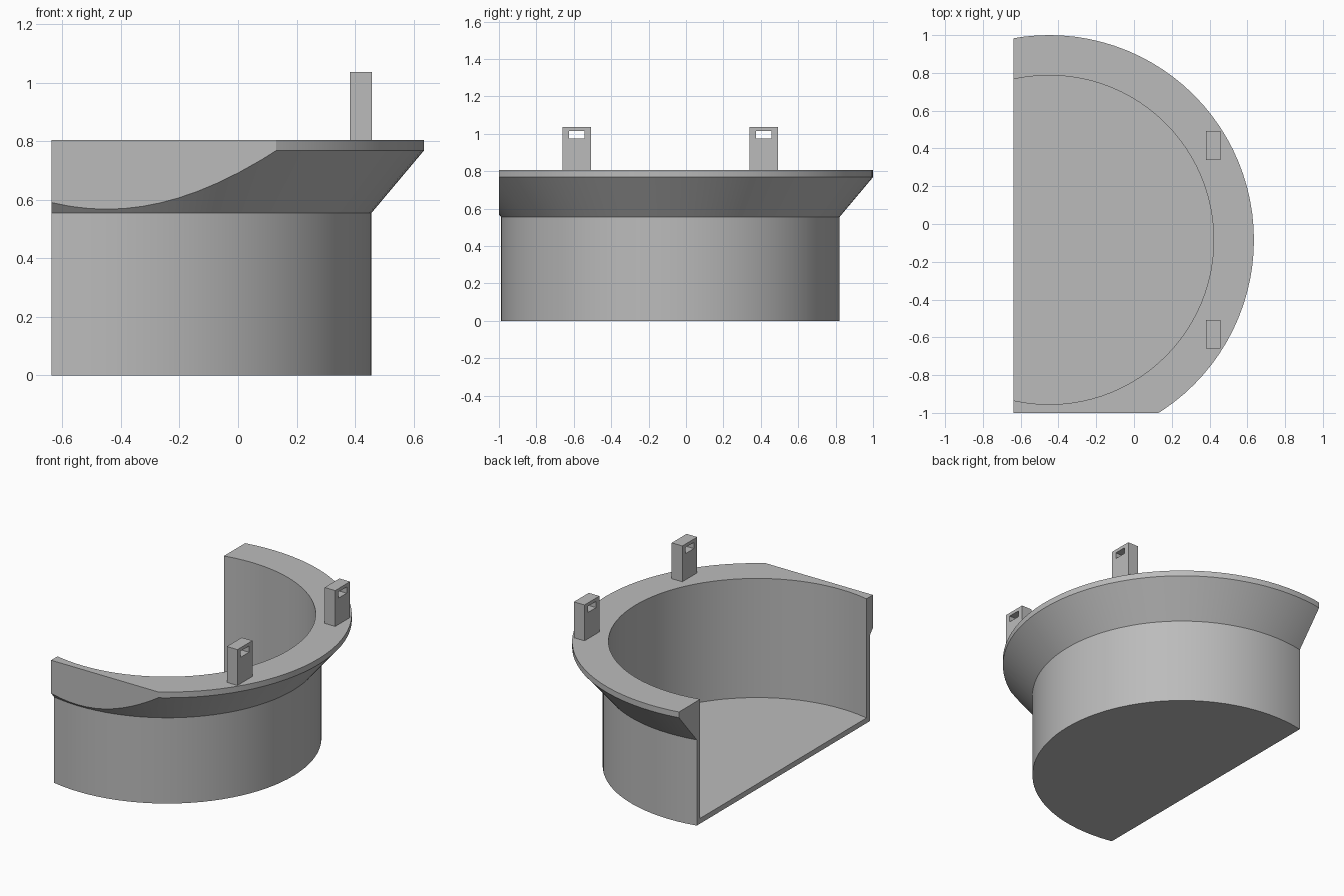
import bpy, bmesh, math
from mathutils import Vector

cube = bpy.data.objects.get("Cube")
if cube:
    bpy.data.objects.remove(cube, do_unlink=True)

grey = bpy.data.materials.new("plain_grey")
grey.use_nodes = True
colour = (0.5, 0.5, 0.5, 1)
grey.diffuse_color = colour
grey.node_tree.nodes["Principled BSDF"].inputs["Base Color"].default_value = colour

CENTRE = Vector((-0.449, -0.084, 0))
RIM_TOP = 0.805


def finish(bm, name):
    bmesh.ops.recalc_face_normals(bm, faces=bm.faces)
    mesh = bpy.data.meshes.new(name)
    bm.to_mesh(mesh)
    bm.free()
    mesh.materials.append(grey)
    obj = bpy.data.objects.new(name, mesh)
    bpy.context.collection.objects.link(obj)
    return obj


# Basin: lathed wall, floor and flared rim
profile = [(0, 0), (0.905, 0), (0.905, 0.555), (1.084, 0.768),
           (1.084, RIM_TOP), (0.871, RIM_TOP), (0.871, 0.034), (0, 0.034)]
bm = bmesh.new()
verts = [bm.verts.new(CENTRE + Vector((r, 0, z))) for r, z in profile]
edges = [bm.edges.new(pair) for pair in zip(verts, verts[1:])]
bmesh.ops.spin(bm, geom=verts + edges, cent=CENTRE, axis=(0, 0, 1),
               angle=math.tau, steps=96)
bmesh.ops.remove_doubles(bm, verts=bm.verts, dist=0.0005)

# Open side and flat front of the rim: slice and cap
for point, outward in (((-0.638, 0, 0), (-1, 0, 0)), ((0, -1, 0), (0, -1, 0))):
    cut = bmesh.ops.bisect_plane(bm, geom=bm.verts[:] + bm.edges[:] + bm.faces[:],
                                 dist=0.00001, plane_co=point, plane_no=outward,
                                 clear_outer=True)
    rim = [e for e in cut["geom_cut"]
           if isinstance(e, bmesh.types.BMEdge) and e.is_boundary]
    bmesh.ops.holes_fill(bm, edges=rim, sides=0)
basin = finish(bm, "basin")
bpy.context.view_layer.objects.active = basin
basin.select_set(True)
bpy.ops.object.shade_smooth_by_angle(angle=math.radians(25))


def rectangle(bm, x, y, half, low, high):
    corners = ((-half, low), (half, low), (half, high), (-half, high))
    return [bm.verts.new((x, y + dy, z)) for dy, z in corners]


def slotted_post(name, y):
    bm = bmesh.new()
    outer, inner = [], []
    for x in (0.382, 0.458):
        outer.append(rectangle(bm, x, y, 0.076, RIM_TOP, 1.037))
        inner.append(rectangle(bm, x, y, 0.042, 0.975, 1.015))
    # Two pierced faces, outer sides and slot sides
    for a, b in ((outer[0], inner[0]), (outer[1], inner[1]),
                 (outer[0], outer[1]), (inner[0], inner[1])):
        for i in range(4):
            j = (i + 1) % 4
            bm.faces.new((a[i], a[j], b[j], b[i]))
    return finish(bm, name)


# Pair of slotted posts on the rim
slotted_post("front_post", CENTRE.y - 0.5)
slotted_post("back_post", CENTRE.y + 0.5)
